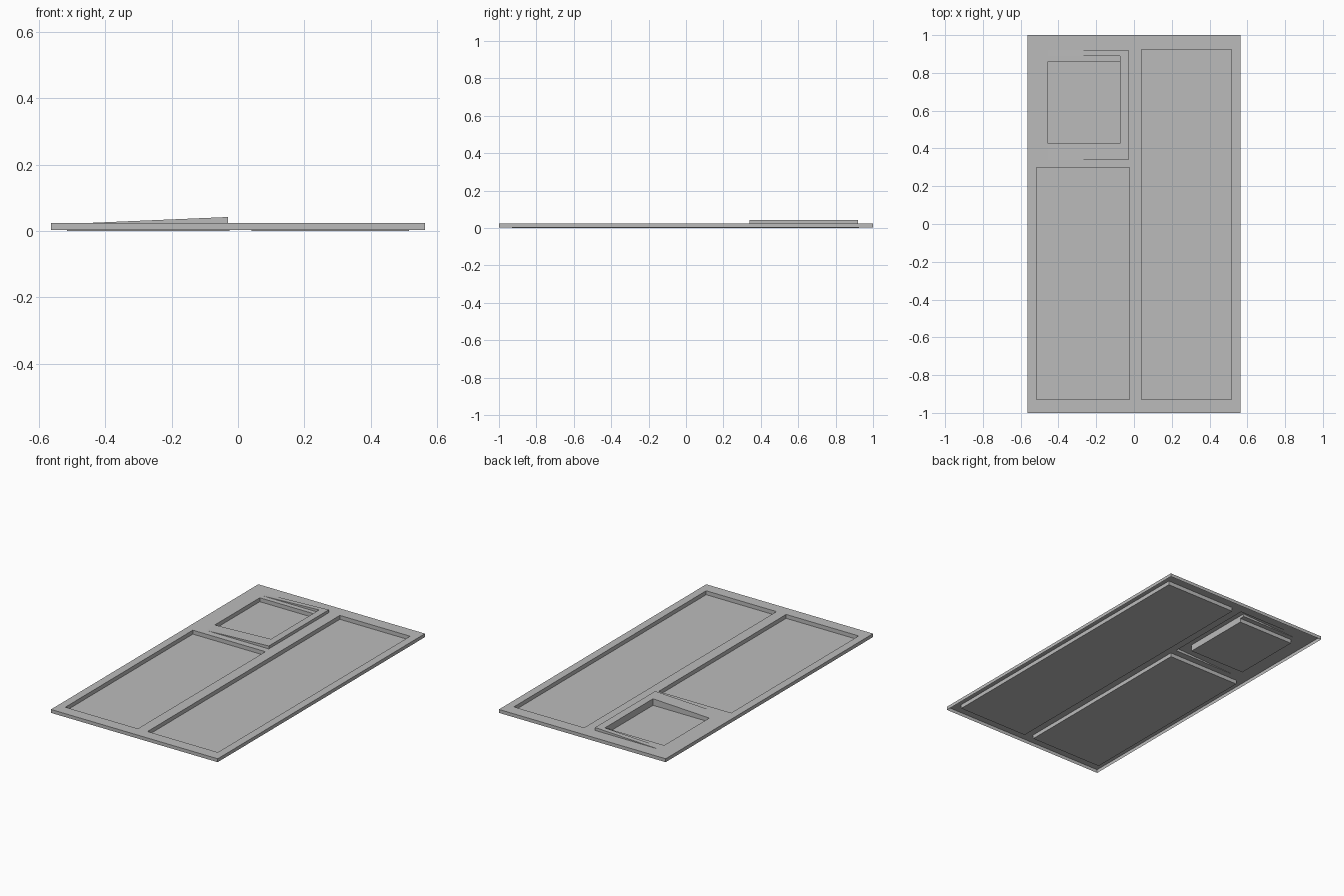
import bpy
import bmesh
from mathutils import Vector

if "Cube" in bpy.data.objects:
    bpy.data.objects.remove(bpy.data.objects["Cube"], do_unlink=True)

grey = bpy.data.materials.new("panel grey")
grey.use_nodes = True
COLOUR = (0.5, 0.5, 0.5, 1)
grey.diffuse_color = COLOUR
grey.node_tree.nodes["Principled BSDF"].inputs["Base Color"].default_value = COLOUR

# Heights of the pressed sheet
SHEET, LIP, PEAK = 0.024, 0.003, 0.042

# Plan rectangles: x0, x1, y0, y1
PANEL = (-0.563, 0.563, -1, 1)
LONG = (0.04, 0.515, -0.93, 0.925)
SHORT = (-0.515, -0.025, -0.93, 0.30)
WEDGE = (-0.455, -0.03, 0.34, 0.92)
OPENING = (-0.455, -0.075, 0.425, 0.89)
SMALL = (-0.455, -0.075, 0.425, 0.86)


def flat(z):
    return lambda x: z


def slope(x):
    t = (x - WEDGE[0]) / (WEDGE[1] - WEDGE[0])
    return SHEET + (PEAK - SHEET) * t


def build(name, quads):
    """Each quad is four points plus the direction it should face."""
    bm = bmesh.new()
    for points, facing in quads:
        face = bm.faces.new([bm.verts.new(p) for p in points])
        face.normal_update()
        if face.normal.dot(Vector(facing)) < 0:
            face.normal_flip()
    bmesh.ops.remove_doubles(bm, verts=bm.verts, dist=0.0005)
    bmesh.ops.dissolve_degenerate(bm, edges=bm.edges, dist=0.0001)
    mesh = bpy.data.meshes.new(name)
    bm.to_mesh(mesh)
    bm.free()
    mesh.materials.append(grey)
    obj = bpy.data.objects.new(name, mesh)
    bpy.context.collection.objects.link(obj)


def level(rect, z):
    """Upward face over a rectangle, z being a function of x."""
    x0, x1, y0, y1 = rect
    return ([(x0, y0, z(x0)), (x1, y0, z(x1)),
             (x1, y1, z(x1)), (x0, y1, z(x0))], (0, 0, 1))


def walls(rect, low, high, sides, outward):
    """Upright faces on the chosen sides of a rectangle."""
    x0, x1, y0, y1 = rect
    ends = {"W": ((x0, y0), (x0, y1), (-1, 0, 0)),
            "E": ((x1, y0), (x1, y1), (1, 0, 0)),
            "S": ((x0, y0), (x1, y0), (0, -1, 0)),
            "N": ((x0, y1), (x1, y1), (0, 1, 0))}
    result = []
    for side in sides:
        a, b, facing = ends[side]
        points = [(*a, low(a[0])), (*b, low(b[0])),
                  (*b, high(b[0])), (*a, high(a[0]))]
        result.append((points, Vector(facing) * (1 if outward else -1)))
    return result


def cells(outer, holes, z):
    """Cover a rectangle, leaving rectangular holes open."""
    rects = [outer] + holes
    xs = sorted({v for r in rects for v in r[:2]})
    ys = sorted({v for r in rects for v in r[2:]})
    result = []
    for x0, x1 in zip(xs, xs[1:]):
        for y0, y1 in zip(ys, ys[1:]):
            cx, cy = (x0 + x1) / 2, (y0 + y1) / 2
            if not any(h[0] < cx < h[1] and h[2] < cy < h[3] for h in holes):
                result.append(level((x0, x1, y0, y1), z))
    return result


# Thin frame sheet and its folded outer rim
build("frame_sheet", cells(PANEL, [LONG, SHORT, WEDGE], flat(SHEET)))
build("outer_rim", walls(PANEL, flat(LIP), flat(SHEET), "WESN", True))

# Two long sunken trays
for name, rect in (("long_tray", LONG), ("short_tray", SHORT)):
    build(name, [level(rect, flat(0))]
          + walls(rect, flat(0), flat(SHEET), "WESN", False))

# Hollow sloping surround of the small tray
build("sloped_surround", cells(WEDGE, [OPENING], slope)
      + walls(WEDGE, flat(SHEET), slope, "ESN", True)
      + walls(OPENING, flat(SHEET), slope, "N", False))

# Flat ledge behind the small tray, with its raised end wall
LEDGE = (SMALL[0], SMALL[1], SMALL[3], OPENING[3])
build("tray_ledge", [level(LEDGE, flat(SHEET))]
      + walls(LEDGE, flat(SHEET), slope, "E", False))

# Small sunken tray
build("small_tray", [level(SMALL, flat(0))]
      + walls(SMALL, flat(0), flat(SHEET), "WN", False)
      + walls(SMALL, flat(0), slope, "ES", False))
